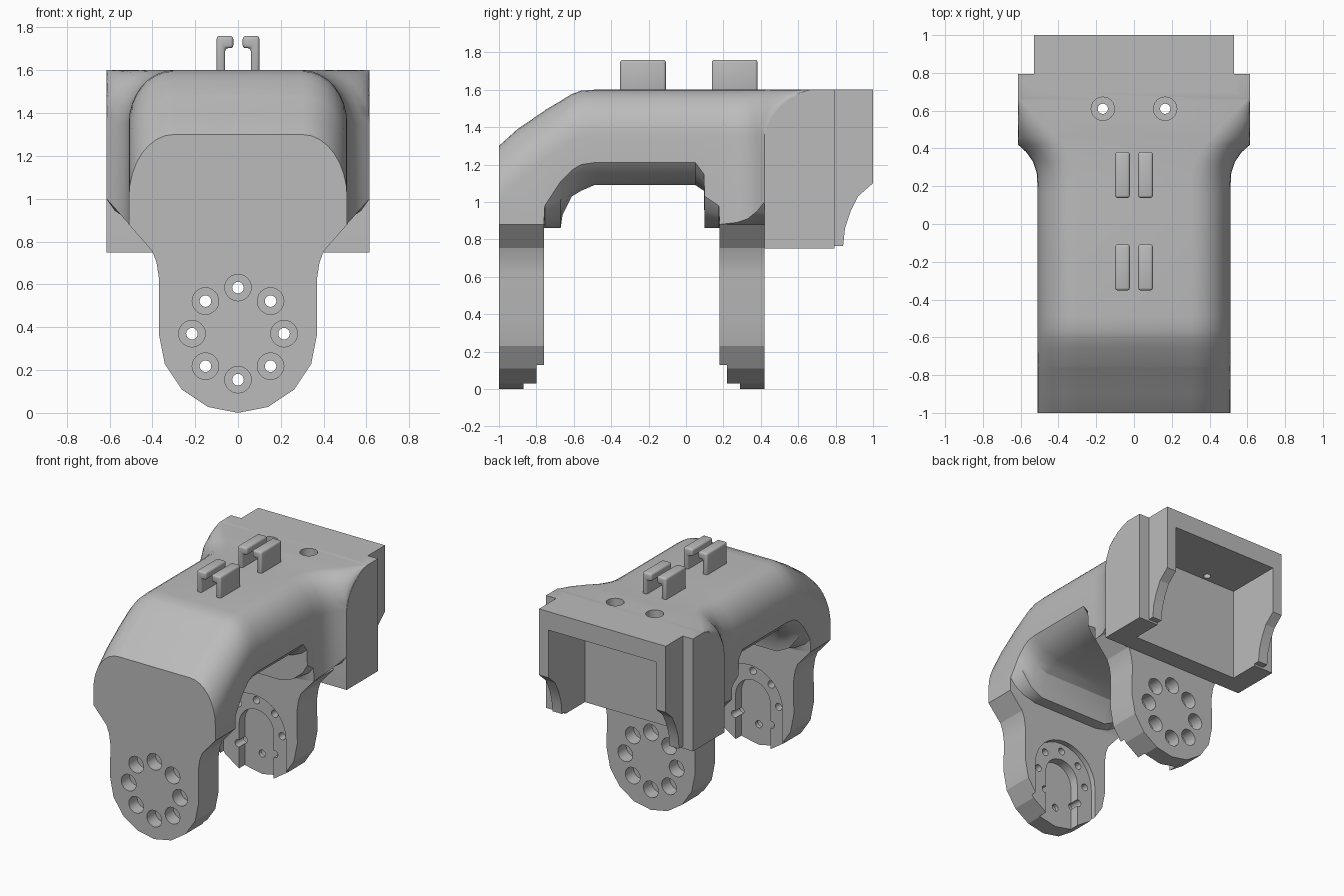
import bpy, bmesh, math

cube = bpy.data.objects.get("Cube")
if cube:
    bpy.data.objects.remove(cube, do_unlink=True)

grey = bpy.data.materials.new("plain grey")
grey.use_nodes = True
colour = (0.5, 0.5, 0.5, 1)
grey.diffuse_color = colour
grey.node_tree.nodes["Principled BSDF"].inputs["Base Color"].default_value = colour


def lofts(name, solids):
    """One object made of closed solids, each a list of matching rings."""
    bm = bmesh.new()
    for rings in solids:
        rows = [[bm.verts.new(p) for p in ring] for ring in rings]
        n = len(rows[0])
        for a, b in zip(rows, rows[1:]):
            for i in range(n):
                j = (i + 1) % n
                bm.faces.new((a[i], a[j], b[j], b[i]))
        bm.faces.new(rows[0])
        bm.faces.new(rows[-1][::-1])
    bmesh.ops.recalc_face_normals(bm, faces=bm.faces)
    mesh = bpy.data.meshes.new(name)
    bm.to_mesh(mesh)
    bm.free()
    mesh.materials.append(grey)
    obj = bpy.data.objects.new(name, mesh)
    bpy.context.collection.objects.link(obj)
    return obj


def along(axis, pts, a, b):
    """Two rings of a 2D outline, pushed along x, y or z."""
    place = {"x": lambda p, t: (t, p[0], p[1]),
             "y": lambda p, t: (p[0], t, p[1]),
             "z": lambda p, t: (p[0], p[1], t)}[axis]
    return [[place(p, t) for p in pts] for t in (a, b)]


def circle(cx, cy, r, n=24):
    return [(cx + r * math.cos(math.tau * i / n), cy + r * math.sin(math.tau * i / n))
            for i in range(n)]


def rect(x0, x1, y0, y1):
    return [(x0, y0), (x1, y0), (x1, y1), (x0, y1)]


def activate(obj):
    bpy.ops.object.select_all(action="DESELECT")
    obj.select_set(True)
    bpy.context.view_layer.objects.active = obj


def combine(obj, other, operation="DIFFERENCE"):
    activate(obj)
    mod = obj.modifiers.new("combine", "BOOLEAN")
    mod.operation = operation
    mod.solver = "EXACT"
    mod.object = other
    bpy.ops.object.modifier_apply(modifier=mod.name)


def discard(obj):
    bpy.data.objects.remove(obj, do_unlink=True)


def smooth(obj, degrees):
    activate(obj)
    bpy.ops.object.shade_smooth_by_angle(angle=math.radians(degrees))


# Arched bridge: rounded top corners and a rounded belly
def section(y, top, belly, side, hw, rx, rz):
    half = [(hw - rx + rx * math.sin(t), top - rz + rz * math.cos(t))
            for t in (math.pi / 2 * i / 8 for i in range(9))]
    drop = side - belly
    half += [(hw, side), (hw - 0.04, side - 0.4 * drop),
             (hw - 0.12, side - 0.8 * drop), (hw - 0.22, belly)]
    return [(x, y, z) for x, z in half + [(-x, z) for x, z in reversed(half)]]


stations = [  # y, top, belly, side, half width, corner width, corner height
    (-1, 1.3, .86, .88, .51, .21, .3),
    (-.9, 1.39, .86, .88, .51, .21, .28),
    (-.76, 1.485, .86, .88, .51, .21, .26),
    (-.755, 1.49, .86, .98, .51, .21, .26),
    (-.67, 1.54, .86, 1.11, .51, .21, .25),
    (-.66, 1.547, .93, 1.12, .51, .21, .25),
    (-.61, 1.577, 1.03, 1.17, .51, .21, .25),
    (-.56, 1.595, 1.06, 1.2, .51, .21, .25),
    (-.49, 1.6, 1.09, 1.21, .51, .21, .25),
    (.05, 1.6, 1.09, 1.21, .51, .21, .25),
    (.095, 1.6, 1.06, 1.15, .51, .21, .25),
    (.1, 1.6, .86, 1.03, .51, .21, .25),
    (.175, 1.6, .86, .98, .51, .21, .25),
    (.18, 1.6, .86, .88, .51, .21, .25),
    (.27, 1.6, .86, .89, .515, .21, .25),
    (.33, 1.6, .86, .91, .535, .21, .25),
    (.38, 1.6, .86, .95, .57, .22, .25),
    (.42, 1.6, .86, 1, .614, .24, .25),
    (.46, 1.6, .86, 1, .614, .2, .14),
    (.55, 1.6, .86, 1, .614, .12, .05),
    (.66, 1.6, .86, 1, .614, .01, .004)]
bridge = lofts("arched_bridge", [[section(*s) for s in stations]])

# Rear housing: wide front part with narrower cheeks behind, open behind and below
shoulder = [(.42, .75), (.42, 1.35), (.435, 1.41), (.46, 1.46), (.5, 1.51), (.55, 1.55),
            (.6, 1.58), (.66, 1.6), (.795, 1.6), (.795, .75)]
cheek = [(.7, .765), (.84, .765), (.85, .86), (.88, .95), (.92, 1.03), (1, 1.1),
         (1, 1.6), (.7, 1.6)]
housing = lofts("rear_housing", [along("x", shoulder, -.615, .615)])
rear = lofts("cheeks", [along("x", cheek, -.53, .53)])
combine(housing, rear, "UNION")
discard(rear)

# Cavity and the two counterbored screw holes in its roof
cutters = [
    lofts("cavity_cutter", [along("z", rect(-.45, .45, .565, 1.2), .6, 1.46)]),
    lofts("bore_cutter", [along("z", circle(s * .165, .61, .062), 1.53, 1.7) for s in (-1, 1)]),
    lofts("pilot_cutter", [along("z", circle(s * .165, .61, .027), 1.4, 1.7) for s in (-1, 1)])]
for cutter in cutters:
    combine(housing, cutter)
    combine(bridge, cutter)
    discard(cutter)
smooth(bridge, 30)
smooth(housing, 20)

# Legs: round-ended plates with a bolt circle and a stepped slot on the inside
HUB = .37
half = [(.51, .88), (.4, .755), (.38, .7), (.368, .62)]
half += [(HUB * math.cos(t), HUB - HUB * math.sin(t))
         for t in (math.pi / 8 * i for i in range(4))]
outline = half + [(0, 0)] + [(-x, z) for x, z in reversed(half)]


def arch(r):
    return [(-r, -.1)] + [(-r * math.cos(math.pi * i / 16), HUB + r * math.sin(math.pi * i / 16))
                          for i in range(17)] + [(r, -.1)]


def leg(name, outer, d):
    """Plate from its outer face inward, d being the inward y direction."""
    plate = lofts(name, [along("y", outline, outer, outer + d * .24)])
    bolts = [(.215 * math.cos(math.tau * i / 8), HUB + .215 * math.sin(math.tau * i / 8))
             for i in range(8)]
    tools = [
        lofts("pocket_cutter", [along("y", arch(.275), outer + d * .2, outer + d * .3)]),
        lofts("slot_cutter", [along("y", arch(.145), outer + d * .13, outer + d * .3)]),
        lofts("bore_cutter", [along("y", circle(x, z, .062), outer - d * .1, outer + d * .1)
                              for x, z in bolts]),
        lofts("pilot_cutter", [along("y", circle(x, z, .027), outer - d * .1, outer + d * .3)
                               for x, z in bolts])]
    for tool in tools:
        combine(plate, tool)
        discard(tool)
    smooth(plate, 20)


leg("front_leg", -1, 1)
leg("rear_leg", .42, -1)

# Cable clips: facing hooks in two pairs
hook = [(.06, 1.58), (.1, 1.58), (.1, 1.76), (.022, 1.76), (.022, 1.703), (.06, 1.703)]
for place, y in (("front", -.23), ("rear", .26)):
    for side, s in (("left", 1), ("right", -1)):
        clip = lofts(f"{place}_{side}_clip",
                     [along("y", [(s * x, z) for x, z in hook], y - .122, y + .122)])
        activate(clip)
        bevel = clip.modifiers.new("rounding", "BEVEL")
        bevel.width = .014
        bevel.segments = 3
        bpy.ops.object.modifier_apply(modifier=bevel.name)
        smooth(clip, 35)
